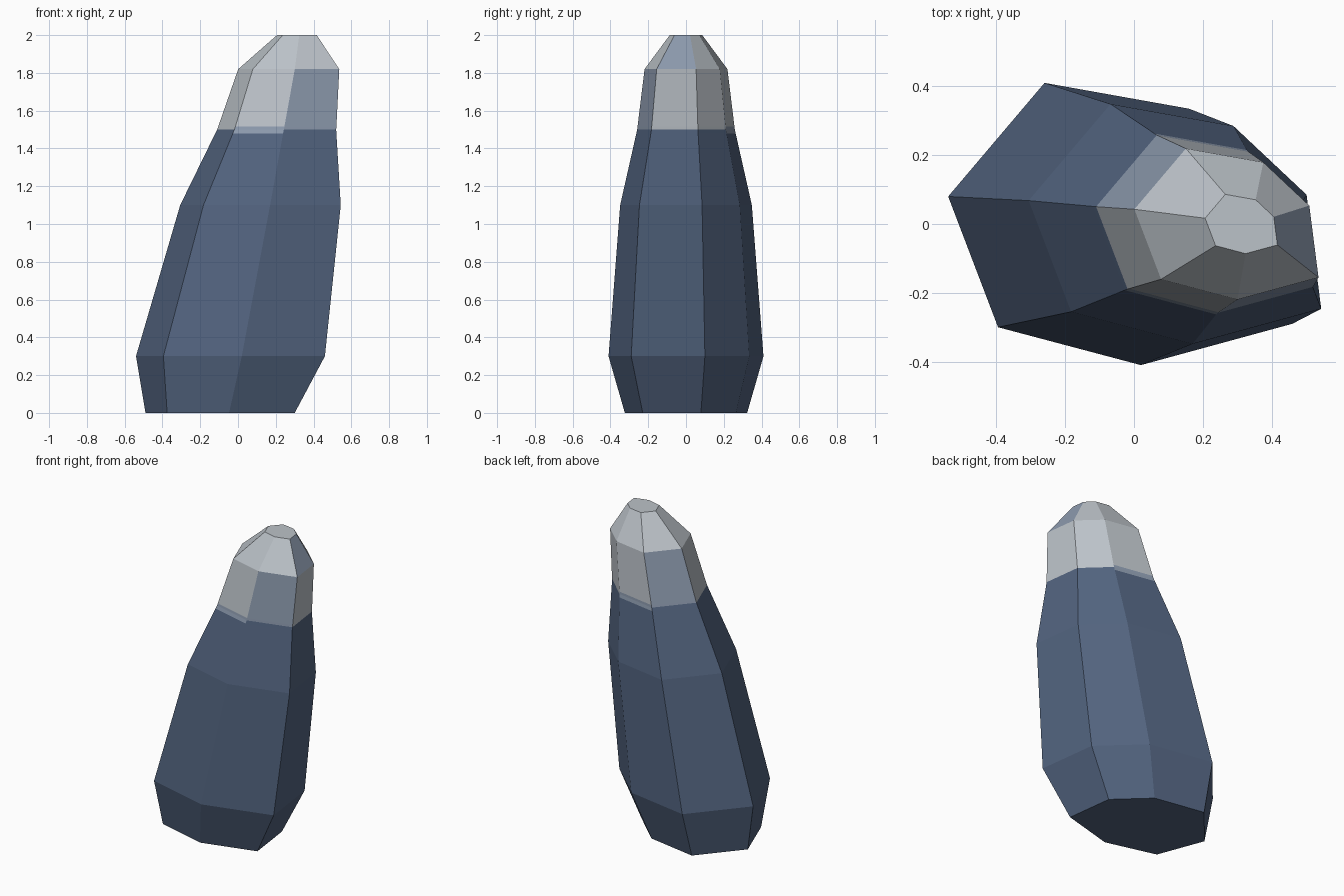
import bpy
import bmesh

cube = bpy.data.objects.get("Cube")
if cube:
    bpy.data.objects.remove(cube, do_unlink=True)


def make_material(name, rgb):
    mat = bpy.data.materials.new(name)
    mat.use_nodes = True
    colour = (*rgb, 1.0)
    mat.diffuse_color = colour
    mat.node_tree.nodes["Principled BSDF"].inputs["Base Color"].default_value = colour
    return mat


ROCK, SNOW, SHADE = range(3)
materials = [
    make_material("slate_blue_rock", (0.084, 0.125, 0.210)),
    make_material("pale_grey_snow", (0.50, 0.54, 0.58)),
    make_material("blue_grey_ice", (0.27, 0.33, 0.43)),
]

# Irregular seven-sided cross-section, counter-clockwise from the right side
OUTLINE = [(-0.54, 0.08), (-0.395, -0.30), (0.02, -0.41), (0.46, -0.29),
           (0.41, 0.10), (0.16, 0.335), (-0.26, 0.41)]
RIGHT_FRONT, FRONT, FRONT_LEFT, LEFT, BACK_LEFT, BACK, BACK_RIGHT = range(7)
LIP_SIDES = (FRONT, BACK)
ICE_SIDES = (FRONT_LEFT, BACK_RIGHT)


def loft(name, levels, colour_rule, cap_bottom=False, cap_top=False):
    """Skin scaled, shifted copies of the outline; levels are (z, scale, shift)."""
    bm = bmesh.new()
    rings = [[bm.verts.new((x * s + shift, y * s, z)) for x, y in OUTLINE]
             for z, s, shift in levels]
    count = len(OUTLINE)
    for band, (low, high) in enumerate(zip(rings, rings[1:])):
        for side in range(count):
            nxt = (side + 1) % count
            face = bm.faces.new((low[side], low[nxt], high[nxt], high[side]))
            face.material_index = colour_rule(band, side)
    if cap_bottom:
        bm.faces.new(rings[0][::-1]).material_index = ROCK
    if cap_top:
        bm.faces.new(rings[-1]).material_index = SNOW
    mesh = bpy.data.meshes.new(name)
    bm.to_mesh(mesh)
    bm.free()
    for mat in materials:
        mesh.materials.append(mat)
    obj = bpy.data.objects.new(name, mesh)
    bpy.context.collection.objects.link(obj)
    return obj


# Leaning rock body, with the snow lip dipping below the edge on two sides
def body_colour(band, side):
    return SHADE if band == 3 and side in LIP_SIDES else ROCK


loft("rock_body",
     [(0, 0.79, -0.063), (0.3, 1, 0), (1.1, 0.85, 0.153),
      (1.48, 0.641, 0.226), (1.5, 0.63, 0.23)],
     body_colour, cap_bottom=True)


# Snowy peak: narrow lip, upright band, tapered tip
def peak_colour(band, side):
    if band == 0 and side in LIP_SIDES:
        return SHADE
    if band < 2 and side in ICE_SIDES:
        return SHADE
    if band == 2 and side == LEFT:
        return SHADE
    return SNOW


loft("snow_peak",
     [(1.5, 0.63, 0.23), (1.515, 0.626, 0.233),
      (1.82, 0.535, 0.29), (2, 0.21, 0.32)],
     peak_colour, cap_top=True)
